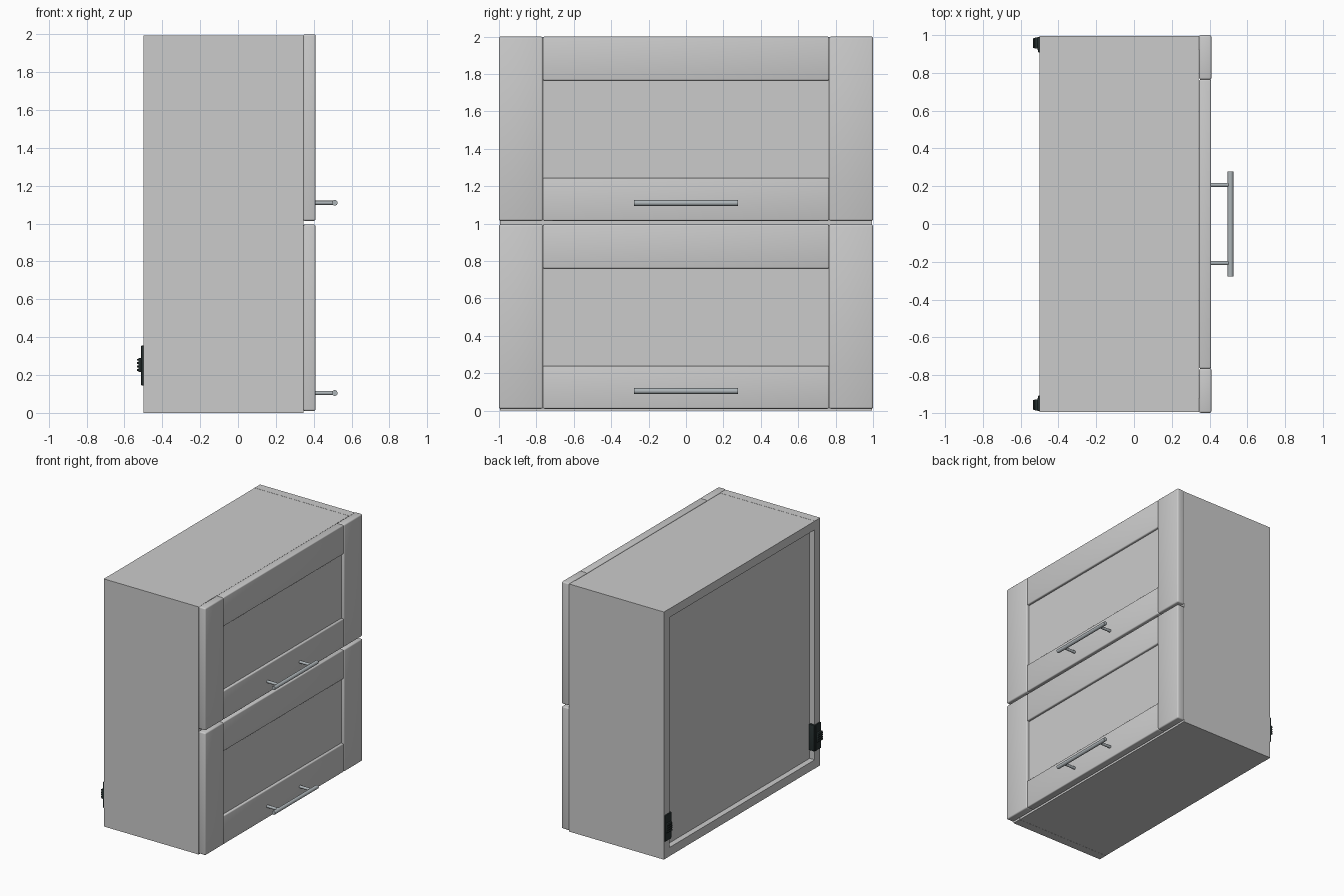
import bpy, math
from mathutils import Vector

if "Cube" in bpy.data.objects:
    bpy.data.objects.remove(bpy.data.objects["Cube"])


def material(name, rgb):
    m = bpy.data.materials.new(name)
    m.diffuse_color = (*rgb, 1)
    m.use_nodes = True
    m.node_tree.nodes["Principled BSDF"].inputs["Base Color"].default_value = m.diffuse_color
    return m


METAL = material("brushed_metal", (0.42, 0.46, 0.48))
BLACK = material("black_plastic", (0.02, 0.03, 0.03))


def box(name, lo, hi, bevel=0, mat=None):
    lo, hi = Vector(lo), Vector(hi)
    bpy.ops.mesh.primitive_cube_add(size=1, location=(lo + hi) / 2)
    ob = bpy.context.object
    ob.name = name
    ob.scale = hi - lo
    bpy.ops.object.transform_apply(location=False, rotation=False, scale=True)
    if bevel:
        mod = ob.modifiers.new("soft_edges", 'BEVEL')
        mod.width, mod.segments = bevel, 3
        bpy.ops.object.modifier_apply(modifier=mod.name)
        bpy.ops.object.shade_smooth_by_angle(angle=math.radians(35))
    if mat:
        ob.data.materials.append(mat)
    return ob


def rod(name, a, b, radius, mat):
    a, b = Vector(a), Vector(b)
    bpy.ops.mesh.primitive_cylinder_add(vertices=24, radius=radius, depth=(b - a).length,
                                        location=(a + b) / 2)
    ob = bpy.context.object
    ob.name = name
    ob.rotation_euler = (b - a).to_track_quat('Z', 'Y').to_euler()
    ob.data.materials.append(mat)
    bpy.ops.object.shade_smooth_by_angle(angle=math.radians(35))


def span(s, a, b):
    """Ordered y range on side s."""
    return sorted((s * a, s * b))


# Carcass: side panels, top, bottom, middle shelf and recessed back
BACK, FRONT, INNER, T = -0.50, 0.345, 0.925, 0.07
for s, side in ((-1, "left"), (1, "right")):
    y0, y1 = span(s, INNER, 0.995)
    box(side + "_side_panel", (BACK, y0, 0), (FRONT, y1, 1.995))
for name, z, back in (("bottom_panel", 0.001, BACK), ("middle_shelf", 0.97, -0.43),
                      ("top_panel", 1.994 - T, BACK)):
    box(name, (back, -INNER, z), (FRONT - 0.003, INNER, z + T))
box("back_panel", (-0.455, -INNER, T), (-0.43, INNER, 1.925))

# Two framed lift-up doors with bar handles
for label, z0, z1 in (("lower", 0.01, 0.995), ("upper", 1.015, 2.0)):
    x0, x1, w = FRONT, 0.41, 0.235
    for s, side in ((-1, "left"), (1, "right")):
        y0, y1 = span(s, 1 - w, 1.0)
        box(f"{label}_door_{side}_stile", (x0, y0, z0), (x1, y1, z1), 0.01)
    for part, a, b in (("bottom", z0, z0 + w - 0.005), ("top", z1 - w, z1)):
        box(f"{label}_door_{part}_rail", (x0, w - 1, a), (x1 - 0.002, 1 - w, b), 0.008)
    box(f"{label}_door_panel", (x0 + 0.015, -0.78, z0 + w - 0.02),
        (x1 - 0.022, 0.78, z1 - w + 0.02))

    zh = z0 + 0.095
    rod(label + "_handle_bar", (0.511, -0.277, zh), (0.511, 0.277, zh), 0.015, METAL)
    for s, side in ((-1, "left"), (1, "right")):
        rod(f"{label}_handle_{side}_post", (0.40, s * 0.207, zh), (0.51, s * 0.207, zh),
            0.011, METAL)

# Wall hanger brackets on the back edges
for s, side in ((-1, "left"), (1, "right")):
    y0, y1 = span(s, 0.922, 0.99)
    box(side + "_hanger_plate", (-0.512, y0, 0.145), (-0.499, y1, 0.355), 0.004, BLACK)
    y0, y1 = span(s, 0.908, 0.928)
    box(side + "_hanger_inner_plate", (-0.508, y0, 0.145), (-0.457, y1, 0.355), 0.004, BLACK)
    y0, y1 = span(s, 0.928, 0.988)
    box(side + "_hanger_block", (-0.526, y0, 0.215), (-0.505, y1, 0.29), 0.004, BLACK)
    for i in range(4):
        z = 0.222 + i * 0.018
        box(f"{side}_hanger_rib_{i + 1}", (-0.534, y0 + 0.004, z), (-0.52, y1 - 0.004, z + 0.01),
            0.002, BLACK)
